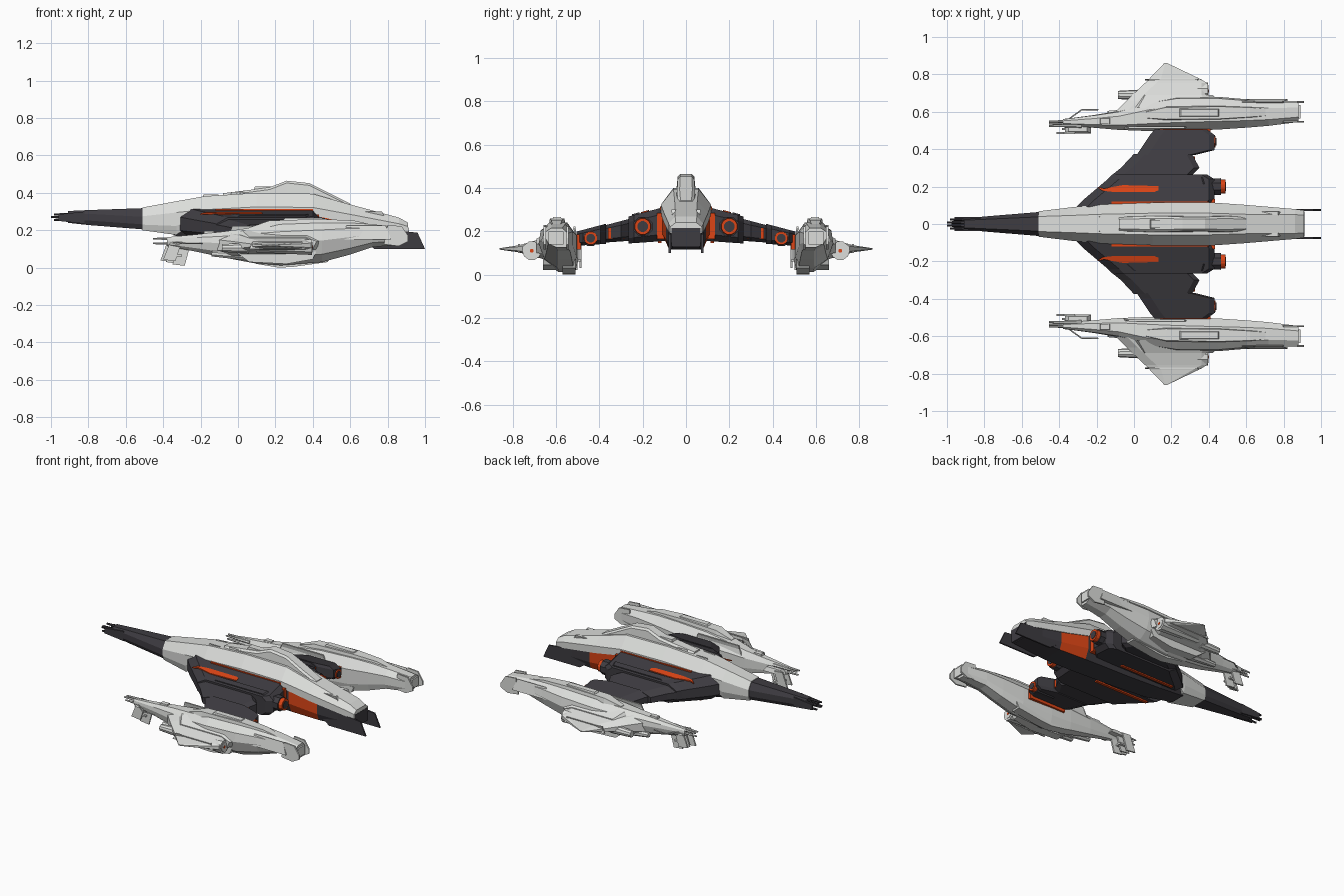
import bpy, bmesh, math
from mathutils import Vector


def material(name, rgb):
    m = bpy.data.materials.new(name)
    m.diffuse_color = (*rgb, 1)
    return m


LIGHT = material("light grey plating", (0.72, 0.73, 0.71))
DARK = material("charcoal armour", (0.048, 0.045, 0.053))
ORANGE = material("burnt orange", (0.72, 0.06, 0.008))


def loft(name, rings, mat, mirror=False, extra=None, rule=None):
    """Skin a list of equal-length rings, capped at both ends."""
    bm = bmesh.new()
    rv = [[bm.verts.new(p) for p in r] for r in rings]
    n = len(rv[0])
    for a, b in zip(rv, rv[1:]):
        for i in range(n):
            bm.faces.new((a[i], a[(i + 1) % n], b[(i + 1) % n], b[i]))
    bm.faces.new(rv[0])
    bm.faces.new(rv[-1])
    bmesh.ops.recalc_face_normals(bm, faces=bm.faces)
    me = bpy.data.meshes.new(name)
    me.materials.append(mat)
    if extra:
        me.materials.append(extra)
        for f in bm.faces:
            f.material_index = 1 if rule(f) else 0
    bm.to_mesh(me)
    bm.free()
    ob = bpy.data.objects.new(name, me)
    bpy.context.collection.objects.link(ob)
    if mirror:
        md = ob.modifiers.new("mirror", 'MIRROR')
        md.use_axis = (False, True, False)
        md.use_mirror_merge = False
    return ob


def box(name, x, y, z, mat, mirror=True, c=0.0):
    """Box from ranges; c tapers the top inwards."""
    def ring(zz, k):
        return [(x[0] + k, y[0] + k / 2, zz), (x[1] - k, y[0] + k / 2, zz),
                (x[1] - k, y[1] - k / 2, zz), (x[0] + k, y[1] - k / 2, zz)]
    return loft(name, [ring(z[0], 0), ring(z[1], c)], mat, mirror)


def plate(name, prof, y, t, mat):
    """Side profile (x, z) extruded along y, mirrored."""
    return loft(name, [[(px, y + s * t / 2, pz) for px, pz in prof] for s in (-1, 1)], mat, True)


def tube(name, p, q, r0, r1, mat, n=10, mirror=True):
    p, q = Vector(p), Vector(q)
    d = (q - p).normalized()
    u = d.cross(Vector((0, 1, 0))).normalized()
    v = d.cross(u)
    rings = [[c + r * (math.cos(a) * u + math.sin(a) * v)
              for a in [2 * math.pi * (i + .5) / n for i in range(n)]] for c, r in ((p, r0), (q, r1))]
    return loft(name, rings, mat, mirror)


def hull_ring(x, w, zb, zs, zt, tw, bw):
    zl = zb + (zs - zb) * 0.4
    return [(x, bw, zb), (x, w, zl), (x, w, zs), (x, tw, zt),
            (x, -tw, zt), (x, -w, zs), (x, -w, zl), (x, -bw, zb)]


# ---- central hull: upper shell, spine hump, dark keel, nose
loft("hull_upper_shell", [hull_ring(*s) for s in (
    (-.51, .068, .20, .275, .322, .040, .055),
    (-.33, .090, .175, .295, .355, .046, .075),
    (-.18, .104, .285, .31, .382, .052, .104),
    (.10, .114, .300, .325, .400, .058, .114),
    (.40, .116, .280, .322, .395, .058, .116),
    (.60, .102, .238, .285, .338, .052, .102),
    (.86, .080, .195, .235, .268, .050, .080),
    (.91, .073, .190, .220, .240, .048, .073))], LIGHT)
loft("spine_hump", [[(x, w * 1.25, .3 if x < .5 else .27), (x, w, z - .012), (x, w * .7, z),
                     (x, -w * .7, z), (x, -w, z - .012), (x, -w * 1.25, .3 if x < .5 else .27)]
                    for x, w, z in ((-.08, .036, .398), (.08, .042, .418), (.17, .042, .43),
                                    (.26, .038, .465), (.38, .038, .452), (.50, .042, .392),
                                    (.60, .036, .342))], LIGHT)
box("spine_hatch", (.08, .19), (-.026, .026), (.40, .434), LIGHT, False, .01)
for i, x in enumerate((-.2, -.05)):
    box(f"spine_rib_{i}", (x, x + .11), (.03, .045), (.34, .39 + .015 * i), LIGHT, True, .015)
box("rear_spine_rail", (.46, .80), (.052, .062), (.24, .30), LIGHT, True, .03)
loft("lower_keel", [hull_ring(x, w, zb, zt - .02, zt, w * .85, bw) for x, w, bw, zb, zt in (
    (-.345, .080, .050, .172, .28), (-.15, .098, .070, .145, .30), (.10, .104, .075, .13, .315),
    (.45, .108, .080, .120, .30), (.65, .093, .075, .115, .25), (.90, .070, .06, .125, .21))],
    DARK, False, ORANGE,
    lambda f: .45 < f.calc_center_median().x < .62 and abs(f.normal.z) < .85)
box("tail_end_plate", (.895, .912), (-.066, .066), (.13, .215), DARK, False)
plate("tail_fin", [(.68, .135), (.73, .10), (1.0, .10), (.96, .187), (.84, .20), (.68, .21)],
      .075, .010, DARK)

# nose
loft("nose_cone", [hull_ring(*s) for s in (
    (-.91, .030, .240, .285, .303, .020, .020),
    (-.80, .040, .228, .288, .308, .025, .028),
    (-.51, .064, .205, .272, .318, .038, .050))], DARK)
for i, (y, z) in enumerate(((.024, .285), (.024, .255), (.008, .27))):
    tube(f"nose_barrel_{i}", (-1.0 if i == 2 else -.985, y, z), (-.85, y, z), .006, .010, DARK, 6)
plate("nose_side_plate", [(-.96, .25), (-.96, .285), (-.82, .30), (-.82, .235)], .034, .008, DARK)


# ---- wings
def top(y):
    return .312 - .265 * (y - .1)


def bot(y):
    return .155 - .07 * (y - .1)


def section(y, le, te, zb, zt, ch=.06):
    m, h = (zb + zt) / 2, (zt - zb) / 2
    ch = min(ch, (te - le) * .3)
    return [(le, y, m - h * .45), (le, y, m + h * .45), (le + ch, y, zt), (te - ch * .5, y, zt),
            (te, y, m + h * .6), (te, y, m - h * .6), (te - ch * .5, y, zb), (le + ch, y, zb)]


for name, drop, secs in (
        ("inner_wing", 0, ((.09, -.31, .40), (.13, -.27, .43), (.24, -.14, .43), (.265, -.115, .39))),
        ("middle_wing", .012, ((.26, -.12, .31), (.30, -.07, .35), (.375, .0, .31))),
        ("outer_wing", .006, ((.37, .015, .33), (.395, .032, .43), (.475, .085, .432), (.505, .11, .39)))):
    loft(name, [section(y, a, b, bot(y) + drop, top(y) - drop) for y, a, b in secs], DARK, True)

# raised wing armour and orange insets
loft("wing_armour", [[(x0, y, top(y) - .01), (x1, y, top(y) - .01), (x1 - .02, y, top(y) + .006),
                      (x0 + .03, y, top(y) + .006)] for y, x0, x1 in ((.215, -.06, .39), (.25, -.02, .38))],
     DARK, True)
loft("wing_top_slot", [[(x, y, top(y) + d) for x, y in
                        ((-.20, .20), (-.17, .178), (-.10, .17), (.11, .172), (.13, .18),
                         (.13, .203), (-.06, .208), (-.16, .19))]
                       for d in (-.003, .005)], ORANGE, True)
box("wing_root_strip", (-.12, .40), (.100, .1195), (.295, .314), ORANGE)
box("wing_root_rear", (.37, .433), (.10, .134), (.165, .285), ORANGE)
box("wing_root_underside_strip", (-.20, .20), (.112, .130), (.145, .156), ORANGE)
box("wing_tip_joint", (.14, .41), (.485, .507), (.115, .185), ORANGE)
box("middle_wing_vent", (.29, .325), (.285, .36), (.165, .215), ORANGE)


# wing engines
def engine(name, y, z, r, x0, x1):
    tube(name + "_cowl", (x0, y, z), (x1 - .025, y, z), r * 1.12, r * 1.15, DARK, 8)
    tube(name + "_nozzle", (x1 - .06, y, z), (x1, y, z), r, r * .9, ORANGE, 12)
    tube(name + "_bore", (x1 - .01, y, z), (x1 + .003, y, z), r * .6, r * .6, DARK, 12)


engine("inner_engine", .20, .222, .042, .26, .49)
engine("outer_engine", .44, .168, .034, .28, .437)


# ---- side pods
def pod_ring(x, a, b, zb, zt):
    w, h = b - a, zt - zb
    return [(x, a + u * w, zb + v * h) for u, v in
            ((.08, 0), (.0, .25), (.0, .72), (.25, 1), (.72, 1), (.95, .82), (1, .55), (.85, .2), (.5, 0))]


loft("pod_body", [pod_ring(*s) for s in (
    (-.38, .530, .560, .115, .163), (-.22, .515, .582, .085, .178), (-.08, .503, .605, .055, .193),
    (.08, .497, .655, .025, .215), (.23, .497, .68, .012, .232), (.45, .505, .68, .03, .24),
    (.60, .515, .667, .07, .24), (.72, .525, .658, .11, .232), (.88, .545, .652, .125, .215))], LIGHT, True)
loft("pod_spine", [[(x, a, .18), (x, b, .18), (x, b - .012, z), (x, a + .012, z)] for x, a, b, z in (
    (.06, .555, .61, .215), (.17, .548, .635, .252), (.45, .55, .64, .26), (.62, .56, .635, .252),
    (.74, .57, .625, .225))], LIGHT, True)
box("pod_spine_panel", (.24, .46), (.572, .618), (.25, .265), LIGHT, True, .01)
box("pod_inner_rail", (-.06, .30), (.505, .525), (.15, .222), LIGHT, True, .03)
box("pod_rear_rail", (.55, .82), (.635, .667), (.15, .225), LIGHT, True, .03)
box("pod_front_block", (-.19, -.12), (.53, .57), (.15, .195), LIGHT, True, .01)
plate("pod_keel", [(-.02, .06), (.10, .02), (.22, 0), (.30, .005), (.48, .03), (.50, .07)], .54, .06, LIGHT)
plate("pod_keel_outer", [(-.02, .09), (.06, .03), (.26, .02), (.40, .045), (.42, .09)], .63, .06, LIGHT)
loft("pod_side_sponson", [[(x, y, z) for x, z in p] for y, p in (
    (.62, ((-.05, .10), (.02, .20), (.40, .20), (.50, .16), (.44, .09))),
    (.69, ((.02, .11), (.06, .165), (.36, .165), (.42, .14), (.40, .10))))], LIGHT, True)
for i, y in enumerate((.547, .652)):
    plate(f"pod_tail_prong_{i}", [(.78, .125), (.86, .115), (.91, .14), (.91, .17), (.875, .222), (.80, .228)],
          y, .01, LIGHT)
box("pod_tail_cap", (.86, .89), (.565, .635), (.14, .20), LIGHT)

# outward fin with its engine
loft("pod_fin", [section(y, a, b, zb, zt) for y, a, b, zb, zt in (
    (.59, -.11, .39, .055, .185), (.66, -.04, .39, .072, .168), (.755, .06, .39, .098, .140),
    (.78, .085, .345, .104, .134), (.86, .162, .178, .115, .122))], LIGHT, True)
box("fin_edge_strip", (.06, .36), (.766, .776), (.10, .142), LIGHT, True, .02)
tube("fin_engine", (.10, .712, .11), (.395, .712, .11), .030, .044, LIGHT)
tube("fin_engine_bore", (.38, .712, .11), (.398, .712, .11), .030, .030, LIGHT)
tube("fin_engine_core", (.38, .712, .11), (.400, .712, .11), .009, .009, ORANGE, 8)
tube("fin_intake", (-.085, .69, .105), (.06, .69, .105), .022, .03, LIGHT)
tube("pod_under_gun", (-.14, .59, .075), (.10, .60, .06), .016, .03, LIGHT, 8)

# forward guns and hanging claw plates
for i, (y, z) in enumerate(((.525, .155), (.548, .155), (.537, .13))):
    tube(f"pod_barrel_{i}", (-.455, y, z), (-.28, y, z), .005, .011, LIGHT, 6)
for i, (x, y, zb) in enumerate(((-.375, .487, .03), (-.345, .507, .022), (-.31, .53, .010), (-.36, .55, .035))):
    plate(f"claw_plate_{i}", [(x, .145), (x + .06, .14), (x + .025, zb), (x - .04, zb + .008)], y, .01, LIGHT)
box("claw_mount", (-.37, -.23), (.485, .565), (.12, .148), LIGHT, True, .02)
box("claw_crossbar", (-.36, -.30), (.485, .55), (.06, .07), LIGHT)
for i, (p, q) in enumerate((((-.35, .56, .14), (-.28, .61, .13)), ((-.28, .61, .13), (-.19, .612, .13)))):
    tube(f"pod_cable_{i}", p, q, .004, .004, LIGHT, 5)
